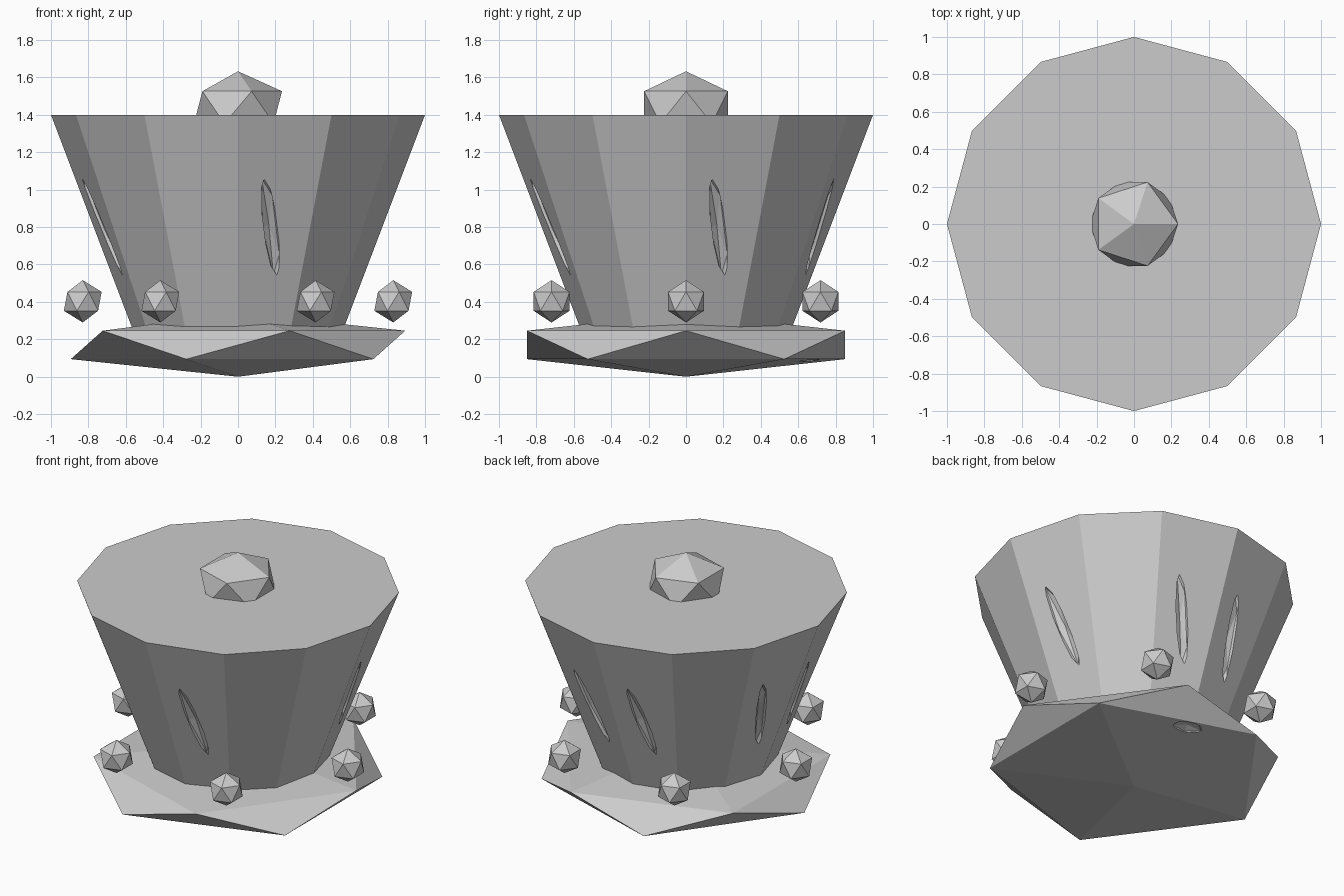
import bpy
import bmesh
from math import radians, cos, sin
from mathutils import Matrix, Vector

if "Cube" in bpy.data.objects:
    bpy.data.objects.remove(bpy.data.objects["Cube"])


def finish(name, bm):
    bmesh.ops.recalc_face_normals(bm, faces=bm.faces)
    mesh = bpy.data.meshes.new(name)
    bm.to_mesh(mesh)
    bm.free()
    obj = bpy.data.objects.new(name, mesh)
    bpy.context.collection.objects.link(obj)
    return obj


def ball(name, loc, size):
    bm = bmesh.new()
    mat = Matrix.Translation(loc) @ Matrix.Diagonal((*size, 1))
    bmesh.ops.create_icosphere(bm, subdivisions=1, radius=1, matrix=mat)
    return finish(name, bm)


def add_gouge(bm, centre, across, along, out, size):
    along = along.normalized()
    out = out.normalized()
    across = along.cross(out).normalized()
    rot = Matrix((across, along, out)).transposed().to_4x4()
    mat = Matrix.Translation(centre) @ rot @ Matrix.Diagonal((*size, 1))
    bmesh.ops.create_icosphere(bm, subdivisions=1, radius=1, matrix=mat)


def carve(obj, cutter):
    cutter.hide_render = True
    cutter.hide_viewport = True
    mod = obj.modifiers.new("gouges", "BOOLEAN")
    mod.operation = "DIFFERENCE"
    mod.object = cutter
    mod.solver = "EXACT"


# Brim: flattened low-poly ball
brim = ball("brim", (0, 0, 0.17), (1, 1, 0.17))

# Crown: twelve-sided flaring cup with a flat lid
Z0, Z1, R0, R1 = 0.2, 1.4, 0.543, 1.0
bm = bmesh.new()
rings = [[bm.verts.new((r * cos(radians(30 * i)), r * sin(radians(30 * i)), z))
          for i in range(12)] for r, z in ((R0, Z0), (R1, Z1))]
for i in range(12):
    j = (i + 1) % 12
    bm.faces.new((rings[0][i], rings[0][j], rings[1][j], rings[1][i]))
bm.faces.new(rings[0][::-1])
bm.faces.new(rings[1])
crown = finish("crown", bm)

# Shallow slanted gouges in six of the crown's facets
bm = bmesh.new()
slope = (R1 - R0) / (Z1 - Z0)
for deg in (-165, -75, 15, 75, 105, 165):
    a = radians(deg)
    radial = Vector((cos(a), sin(a), 0))
    tangent = Vector((-sin(a), cos(a), 0))
    slant = (radial * slope + Vector((0, 0, 1))) * cos(radians(15))
    normal = radial - Vector((0, 0, slope))
    z = 0.8
    r = (R0 + slope * (z - Z0)) * cos(radians(15))
    centre = radial * r + Vector((0, 0, z)) - tangent * 0.02
    add_gouge(bm, centre, tangent, slant - tangent * 0.22, normal,
              (0.045, 0.33, 0.035))
carve(crown, finish("crown_gouge_cutter", bm))

# Small chip in the brim's underside
bm = bmesh.new()
add_gouge(bm, Vector((0.12, 0.66, 0.085)), None, Vector((0.95, -0.3, 0)),
          Vector((0.05, 0.15, -1)), (0.06, 0.11, 0.02))
carve(brim, finish("brim_chip_cutter", bm))

# Top knob: squashed ball half sunk in the lid
ball("top_knob", (0, 0, 1.44), (0.263, 0.263, 0.193))

# Ring of six small beads around the crown
for i in range(6):
    a = radians(60 * i)
    ball(f"bead_{i + 1}", (0.83 * cos(a), 0.83 * sin(a), 0.403), (0.113,) * 3)
